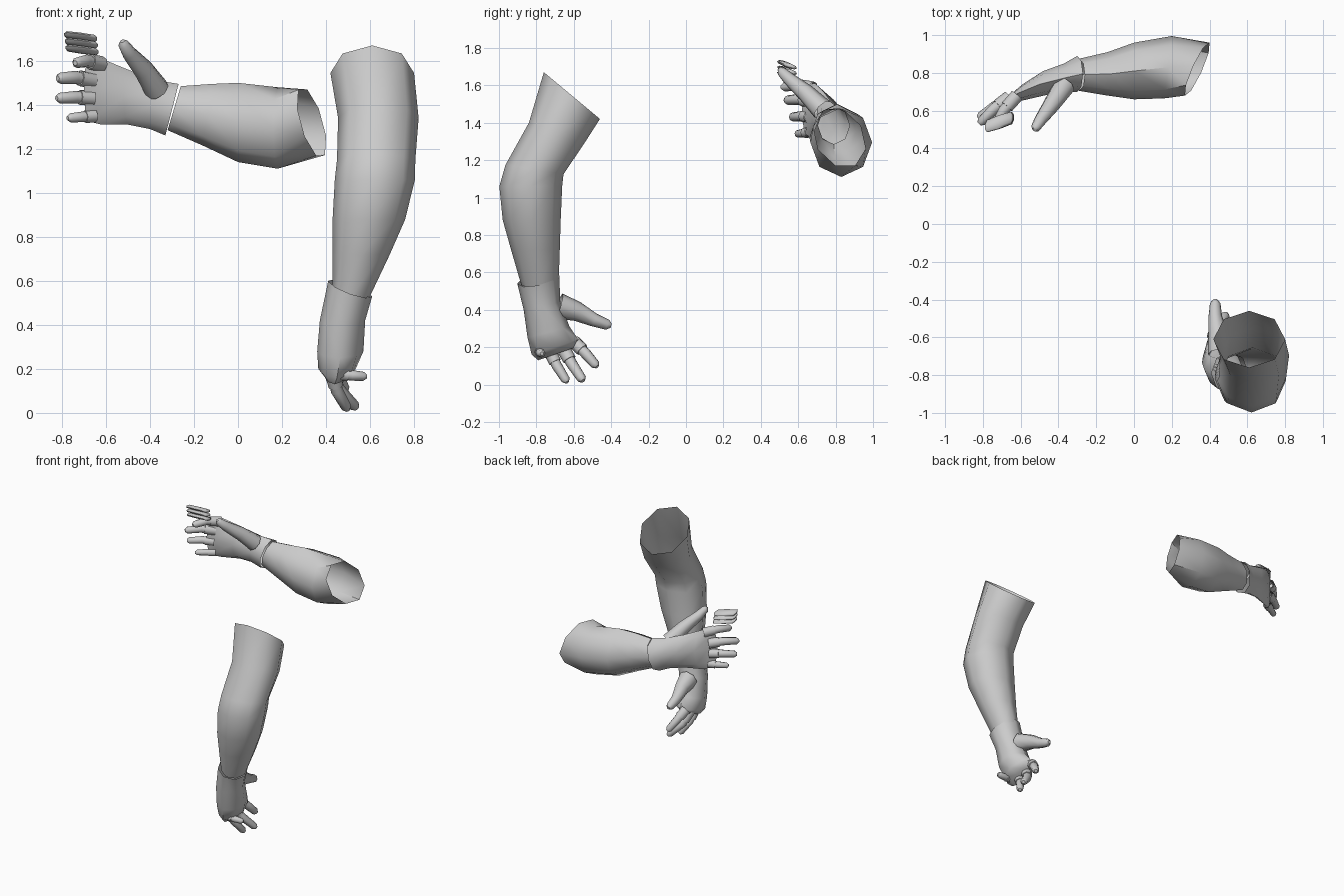
import bpy, bmesh, math
from mathutils import Vector

if "Cube" in bpy.data.objects:
    bpy.data.objects.remove(bpy.data.objects["Cube"])

grey = bpy.data.materials.new("plain grey")
grey.use_nodes = True
grey.diffuse_color = (0.6, 0.6, 0.6, 1)
grey.node_tree.nodes["Principled BSDF"].inputs["Base Color"].default_value = (0.6, 0.6, 0.6, 1)


def loft(name, rows, sides=8, cap=False):
    """Skin elliptical rings given as (centre, half axis, half axis)."""
    bm = bmesh.new()
    rings = []
    for c, u, v in rows:
        c, u, v = Vector(c), Vector(u), Vector(v)
        angles = [math.tau * i / sides for i in range(sides)]
        rings.append([bm.verts.new(c + u * math.cos(a) + v * math.sin(a)) for a in angles])
    for a, b in zip(rings, rings[1:]):
        for i in range(sides):
            j = (i + 1) % sides
            bm.faces.new((a[i], a[j], b[j], b[i]))
    if cap:
        bm.faces.new(rings[-1])
    bmesh.ops.recalc_face_normals(bm, faces=bm.faces)
    mesh = bpy.data.meshes.new(name)
    bm.to_mesh(mesh)
    bm.free()
    mesh.materials.append(grey)
    obj = bpy.data.objects.new(name, mesh)
    bpy.context.collection.objects.link(obj)
    bpy.ops.object.select_all(action="DESELECT")
    obj.select_set(True)
    bpy.context.view_layer.objects.active = obj
    bpy.ops.object.shade_smooth_by_angle(angle=math.radians(50))
    return obj


def tube(name, points, radii):
    """Round tube along a path, closed at its far end."""
    pts = [Vector(p) for p in points]
    rows = []
    for i, p in enumerate(pts):
        t = (pts[min(i + 1, len(pts) - 1)] - pts[max(i - 1, 0)]).normalized()
        u = t.orthogonal().normalized() if not rows else (u - t * u.dot(t)).normalized()
        rows.append((p, u * radii[i], t.cross(u) * radii[i]))
    return loft(name, rows, 8, True)


def finger(name, base, joint, tip, r):
    """Bare finger coming out of a short, slightly wider glove sleeve."""
    base, joint, tip = Vector(base), Vector(joint), Vector(tip)
    end = tip - (tip - joint).normalized() * r * 0.6
    tube(name, [base, joint, end, tip], [r, r, r * 0.85, r * 0.4])
    tube(name + "_sleeve", [base, base.lerp(joint, 0.75)], [r * 1.25, r * 1.2])


# Raised sideways arm
loft("side_forearm", [
    ((-.29, .79, 1.385), (0, .085, 0), (.03, 0, .10)),
    ((-.14, .795, 1.355), (0, .115, 0), (.02, 0, .14)),
    ((0, .81, 1.32), (0, .15, 0), (0, 0, .18)),
    ((.18, .83, 1.295), (.02, .165, 0), (0, 0, .185)),
    ((.335, .82, 1.32), (.065, .14, -.06), (-.02, .02, .15)),
])
loft("side_glove", [
    ((-.30, .795, 1.378), (0, .095, 0), (.03, 0, .117)),
    ((-.38, .775, 1.40), (.01, .075, 0), (.02, 0, .11)),
    ((-.50, .74, 1.435), (.02, .07, 0), (0, 0, .125)),
    ((-.62, .69, 1.46), (.03, .05, 0), (0, 0, .15)),
    ((-.68, .65, 1.465), (.02, .03, 0), (0, 0, .14)),
], cap=True)
for name, base, joint, tip, r in [
    ("index", (-.62, .68, 1.585), (-.69, .60, 1.60), (-.74, .51, 1.59), .029),
    ("middle", (-.66, .67, 1.51), (-.74, .61, 1.525), (-.82, .53, 1.52), .03),
    ("ring", (-.66, .66, 1.43), (-.74, .62, 1.435), (-.825, .56, 1.43), .028),
    ("little", (-.65, .66, 1.35), (-.71, .63, 1.345), (-.775, .59, 1.34), .024),
]:
    finger("side_" + name + "_finger", base, joint, tip, r)
tube("side_thumb", [(-.37, .73, 1.47), (-.43, .64, 1.56), (-.495, .55, 1.635),
                    (-.52, .51, 1.675), (-.525, .50, 1.69)], [.06, .048, .034, .026, .012])

# Three flattened bars floating over the index finger
for i in range(3):
    z = 1.71 - i * 0.03
    x = -.715 + i * .003
    rows = []
    for s, k in [(-1, .3), (-.85, .9), (0, 1), (.85, .9), (1, .3)]:
        c = (x + s * .075, .54 + s * .025, z - s * .01)
        rows.append((c, (0, .036 * k, -.012 * k), (0, .004 * k, .014 * k)))
    loft("floating_bar_%d" % (i + 1), rows, 8, True)

# Hanging arm, bent at the elbow
loft("hanging_arm", [
    ((.515, -.78, .55), (.085, 0, -.02), (0, .10, .02)),
    ((.56, -.805, .72), (.13, 0, 0), (0, .13, 0)),
    ((.595, -.825, .88), (.165, 0, 0), (0, .155, 0)),
    ((.622, -.83, 1.06), (.182, 0, 0), (0, .168, 0)),
    ((.628, -.81, 1.15), (.178, 0, 0), (0, .155, -.025)),
    ((.638, -.695, 1.34), (.183, 0, 0), (0, .145, -.06)),
    ((.61, -.61, 1.545), (.19, 0, 0), (0, .15, -.125)),
])
loft("hanging_glove", [
    ((.51, -.79, .565), (.10, 0, -.035), (0, .112, .025)),
    ((.475, -.77, .42), (.103, 0, 0), (0, .098, .02)),
    ((.465, -.735, .28), (.105, 0, 0), (0, .112, .03)),
    ((.45, -.70, .20), (.085, 0, 0), (0, .125, .04)),
    ((.44, -.69, .165), (.04, 0, 0), (0, .10, .035)),
], cap=True)
for name, base, joint, tip, r in [
    ("index", (.42, -.60, .23), (.45, -.54, .17), (.49, -.475, .095), .03),
    ("middle", (.42, -.66, .20), (.455, -.61, .11), (.54, -.55, .02), .03),
    ("ring", (.43, -.73, .18), (.45, -.69, .10), (.50, -.635, .012), .028),
    ("little", (.45, -.78, .18), (.52, -.78, .17), (.585, -.77, .165), .024),
]:
    finger("hanging_" + name + "_finger", base, joint, tip, r)
tube("hanging_thumb", [(.46, -.68, .42), (.445, -.58, .39), (.43, -.49, .345),
                       (.43, -.42, .32), (.43, -.40, .315)], [.07, .052, .036, .028, .012])
